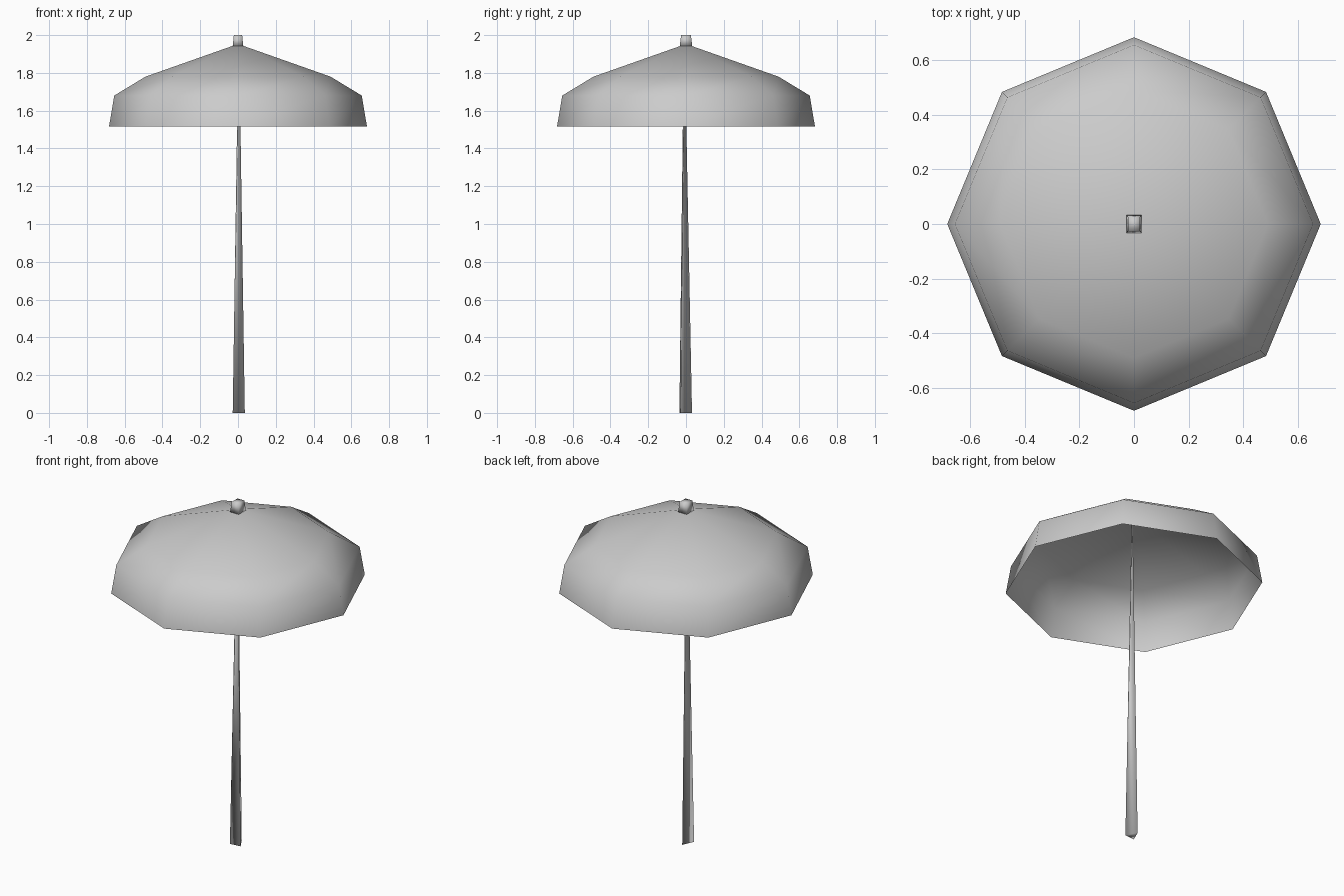
import bpy, bmesh
from math import cos, sin, tau

old = bpy.data.objects.get("Cube")
if old:
    bpy.data.objects.remove(old)

grey = bpy.data.materials.new("light_grey")
grey.use_nodes = True
colour = (0.6, 0.6, 0.6, 1)
grey.diffuse_color = colour
grey.node_tree.nodes["Principled BSDF"].inputs["Base Color"].default_value = colour


def loft(name, rings, apex=None, caps=True):
    """Skin matching rings of points, closing the ends with caps or an apex."""
    bm = bmesh.new()
    loops = [[bm.verts.new(p) for p in ring] for ring in rings]
    for low, high in zip(loops, loops[1:]):
        for i in range(len(low)):
            j = (i + 1) % len(low)
            bm.faces.new((low[i], low[j], high[j], high[i]))
    if caps:
        bm.faces.new(loops[0][::-1])
        bm.faces.new(loops[-1])
    if apex:
        tip, last = bm.verts.new(apex), loops[-1]
        for i in range(len(last)):
            bm.faces.new((last[i], last[(i + 1) % len(last)], tip))
    mesh = bpy.data.meshes.new(name)
    bm.to_mesh(mesh)
    bm.free()
    mesh.materials.append(grey)
    mesh.shade_smooth()
    obj = bpy.data.objects.new(name, mesh)
    bpy.context.collection.objects.link(obj)
    return obj


# Eight-sided open canopy with a hanging rim
profile = [(0.683, 1.515), (0.655, 1.68), (0.49, 1.78)]
loft("canopy",
     [[(r * cos(tau * i / 8), r * sin(tau * i / 8), z) for i in range(8)]
      for r, z in profile],
     apex=(0, 0, 1.953), caps=False)

# Three-sided pole tapering up to the canopy's peak
corners = [(-0.028, -0.035), (0.036, -0.028), (0.002, 0.032)]
cx, cy = 0.004, -0.01
loft("pole",
     [[(cx + (x - cx) * s, cy + (y - cy) * s, z) for x, y in corners]
      for s, z in [(1, 0), (0.08, 1.94)]])

# Tapered block on the peak
square = [(-1, -1), (1, -1), (1, 1), (-1, 1)]
loft("finial",
     [[(x * hx, y * hy, z) for x, y in square]
      for hx, hy, z in [(0.028, 0.033, 1.942), (0.022, 0.026, 2.0)]])
